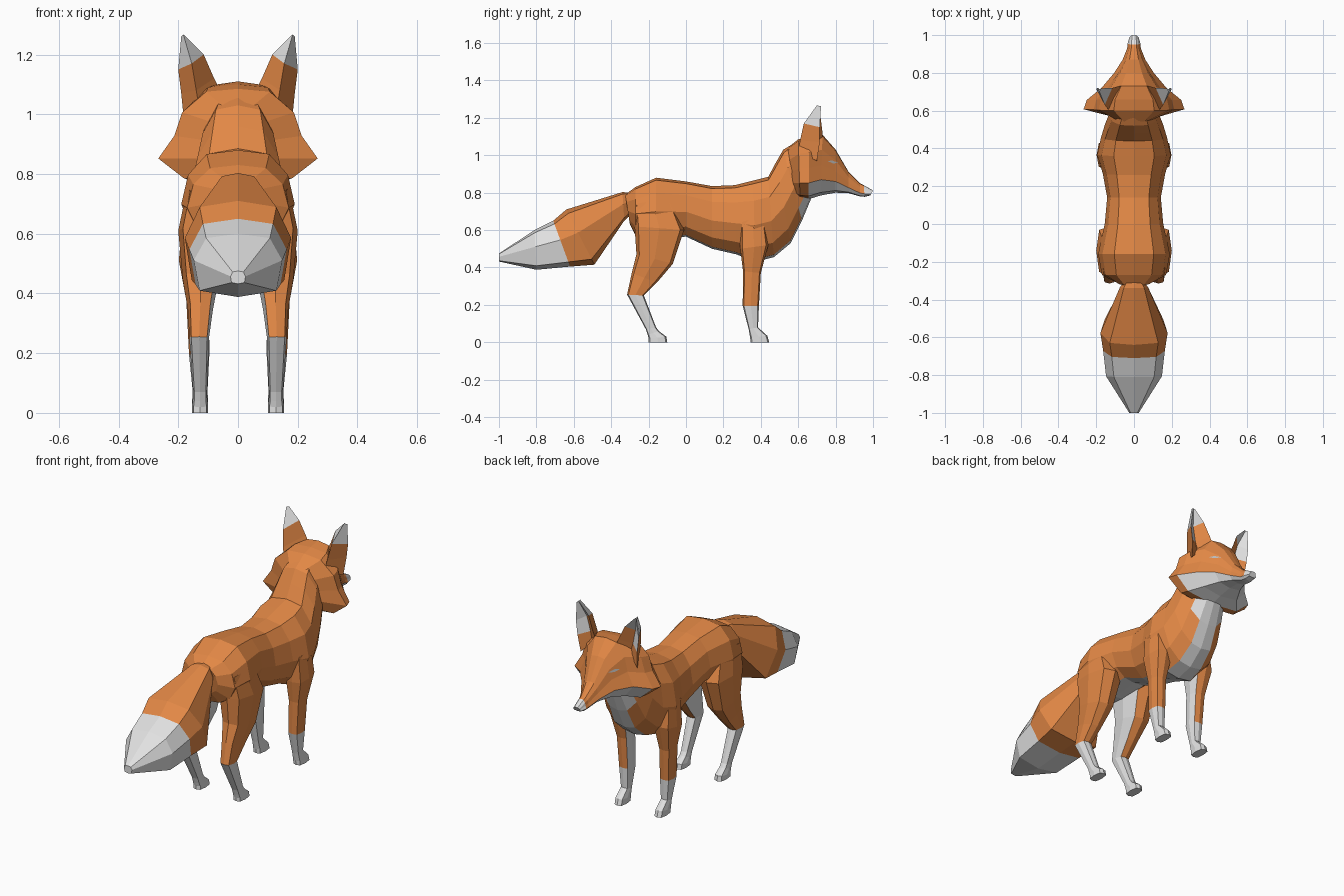
import bpy, bmesh
from mathutils import Vector
from mathutils.bvhtree import BVHTree

if "Cube" in bpy.data.objects:
    bpy.data.objects.remove(bpy.data.objects["Cube"])


def material(name, color):
    mat = bpy.data.materials.new(name)
    mat.use_nodes = True
    mat.diffuse_color = color
    mat.node_tree.nodes["Principled BSDF"].inputs["Base Color"].default_value = color
    return mat


ORANGE, WHITE, GREY = 0, 1, 2
MATERIALS = [material("orange fur", (0.76, 0.245, 0.06, 1)),
             material("white fur", (0.75, 0.75, 0.75, 1)),
             material("grey eye", (0.5, 0.5, 0.5, 1))]


def finish(name, bm, mirror=False):
    mesh = bpy.data.meshes.new(name)
    bm.to_mesh(mesh)
    for mat in MATERIALS:
        mesh.materials.append(mat)
    obj = bpy.data.objects.new(name, mesh)
    bpy.context.collection.objects.link(obj)
    if mirror:
        obj.modifiers.new("Mirror", 'MIRROR').use_mirror_merge = False


def skin(name, rings, is_white, mirror=False):
    """Bridge closed rings of points; is_white(ring, strip, face) picks the fur."""
    bm = bmesh.new()
    loops = [[bm.verts.new(p) for p in ring] for ring in rings]
    n = len(rings[0])
    faces = {}
    for i, (a, b) in enumerate(zip(loops, loops[1:])):
        for k in range(n):
            j = (k + 1) % n
            faces[bm.faces.new((a[k], a[j], b[j], b[k]))] = (i, k)
    faces[bm.faces.new(loops[0][::-1])] = (0, 0)
    faces[bm.faces.new(loops[-1])] = (len(rings) - 2, 0)
    bmesh.ops.recalc_face_normals(bm, faces=bm.faces[:])
    for face, (i, k) in faces.items():
        face.material_index = WHITE if is_white(i, k, face) else ORANGE
    finish(name, bm, mirror)
    return bm


def loft(name, section, spans, is_white, mirror=False):
    """Span: upper (y, z), lower (y, z), half width, centre x."""
    outline = section + [(-u, v) for u, v in section[-2:0:-1]]
    rings = []
    for top, low, width, *cx in spans:
        t, b = Vector((0, *top)), Vector((0, *low))
        x = Vector((cx[0] if cx else 0, 0, 0))
        rings.append([x + t.lerp(b, v) + Vector((u * width, 0, 0)) for u, v in outline])
    return skin(name, rings, is_white, mirror)


# Torso and neck, with a pale strip along the belly that widens at the throat
body_section = [(0, 0), (.55, .04), (.88, .25), (1, .55), (.8, .82), (.42, .97), (0, 1)]
loft("torso_and_neck", body_section, [
    ((-.325, .79), (-.30, .63), .09),
    ((-.27, .83), (-.27, .57), .17),
    ((-.16, .88), (-.16, .55), .19),
    ((0, .86), (0, .565), .155),
    ((.14, .835), (.14, .50), .142),
    ((.26, .84), (.27, .47), .165),
    ((.36, .865), (.37, .43), .195),
    ((.44, .885), (.47, .455), .175),
    ((.48, .96), (.56, .53), .155),
    ((.52, 1.03), (.62, .65), .135),
    ((.57, 1.06), (.67, .77), .11)],
    lambda i, k, f: i > 0 and (k in (5, 6) or (i == 9 and k in (4, 7))))

# Head with flared cheeks and pale jaw
head_section = [(0, 0), (.4, .03), (.7, .25), (.8, .5), (1, .74), (.68, .95), (0, 1)]
head = loft("head", head_section, [
    ((.53, 1.03), (.58, .79), .11),
    ((.60, 1.085), (.61, .77), .267),
    ((.66, 1.10), (.655, .765), .25),
    ((.73, 1.11), (.72, .785), .17),
    ((.80, 1.03), (.80, .80), .105),
    ((.87, .91), (.87, .797), .06),
    ((.93, .85), (.93, .78), .036),
    ((.95, .84), (.955, .778), .034),
    ((1, .812), (.985, .785), .025)],
    lambda i, k, f: i > 6 or (i > 1 and 4 <= k <= 7))

# Eyes, thin plates resting on the face
tree = BVHTree.FromBMesh(head)
for side, label in ((1, "left"), (-1, "right")):
    bm = bmesh.new()
    corners = []
    for x, z in ((.068, .957), (.09, .972), (.108, .968), (.09, .956)):
        hit, normal, _, _ = tree.ray_cast(Vector((side * x, 2, z)), Vector((0, -1, 0)))
        corners.append(bm.verts.new(hit + normal * .004))
    face = bm.faces.new(corners)
    face.normal_update()
    if face.normal.y < 0:
        face.normal_flip()
    face.material_index = GREY
    finish(label + "_eye", bm)

# Ears, hollow at the front with pale tips
skin("ears", [
    [(.18, .70, .97), (.13, .60, 1.02), (.05, .73, 1.06), (.12, .68, 1.03)],
    [(.19, .715, 1.07), (.14, .61, 1.08), (.08, .73, 1.12), (.135, .675, 1.09)],
    [(.2, .715, 1.15), (.155, .63, 1.17), (.115, .72, 1.20), (.155, .68, 1.175)],
    [(.19, .722, 1.26), (.183, .70, 1.267), (.176, .718, 1.262), (.184, .712, 1.26)]],
    lambda i, k, f: i == 2 or (i == 1 and k == 3), mirror=True)

# Bushy tail with a pale end
tail_section = [(0, 0), (.72, .07), (1, .42), (.87, .9), (0, 1)]
loft("tail", tail_section, [
    ((-.29, .80), (-.28, .70), .04),
    ((-.34, .803), (-.33, .65), .075),
    ((-.64, .71), (-.49, .415), .178),
    ((-.71, .65), (-.62, .405), .163),
    ((-.81, .60), (-.80, .388), .148),
    ((-1, .475), (-1, .432), .025)],
    lambda i, k, f: i > 2)

# Legs, pale on the lower part and the inner side
leg_section = [(0, 0), (.8, .08), (1, .5), (.8, .92), (0, 1)]


def inner_side(face):
    return face.normal.x < -.55


loft("hind_legs", leg_section, [
    ((-.08, .77), (-.28, .74), .05, .12),
    ((-.01, .60), (-.275, .62), .078, .122),
    ((-.07, .42), (-.265, .47), .06, .125),
    ((-.155, .32), (-.29, .37), .042, .126),
    ((-.225, .25), (-.315, .255), .033, .13),
    ((-.16, .08), (-.215, .07), .024, .127),
    ((-.145, .06), (-.205, .04), .024, .127),
    ((-.105, .03), (-.2, .02), .027, .127),
    ((-.1, 0), (-.2, 0), .027, .127)],
    lambda i, k, f: i > 3 or inner_side(f), mirror=True)

loft("front_legs", leg_section, [
    ((.42, .68), (.29, .64), .045, .14),
    ((.44, .52), (.29, .50), .058, .14),
    ((.40, .37), (.305, .38), .038, .135),
    ((.39, .195), (.303, .195), .034, .13),
    ((.385, .08), (.335, .07), .025, .127),
    ((.435, .035), (.343, .025), .027, .127),
    ((.445, 0), (.345, 0), .027, .127)],
    lambda i, k, f: i > 2 or inner_side(f), mirror=True)
